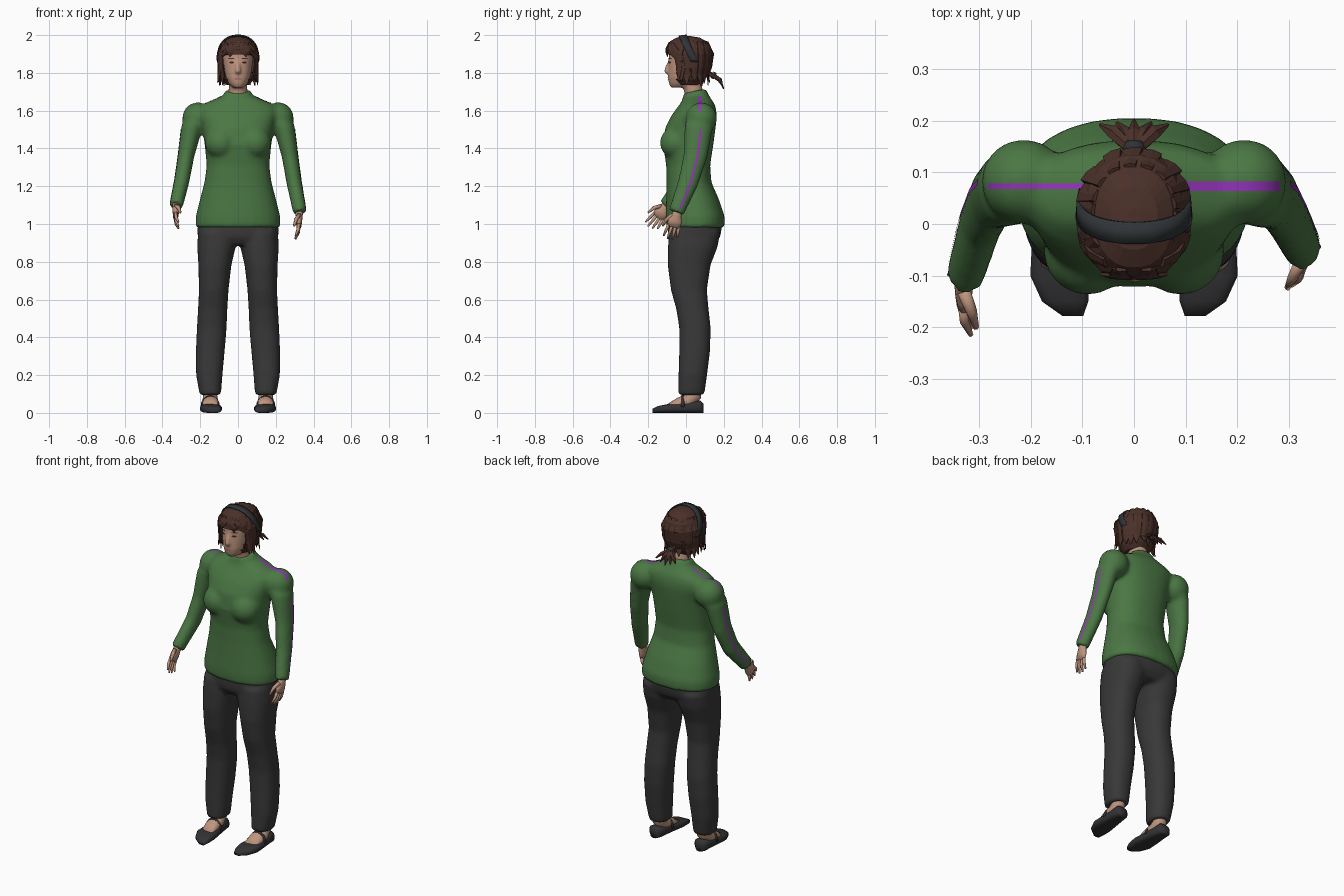
import bpy, bmesh, math, random
from mathutils import Vector, Matrix
from mathutils.bvhtree import BVHTree

if "Cube" in bpy.data.objects:
    bpy.data.objects.remove(bpy.data.objects["Cube"])

random.seed(4)
X, Y = Vector((1, 0, 0)), Vector((0, 1, 0))


def mat(name, r, g, b):
    m = bpy.data.materials.new(name)
    m.diffuse_color = (r, g, b, 1)
    m.use_nodes = True
    m.node_tree.nodes["Principled BSDF"].inputs["Base Color"].default_value = m.diffuse_color
    return m


SKIN = mat("skin", .52, .30, .21)
GREEN = mat("green knit", .07, .185, .058)
CHARCOAL = mat("charcoal cloth", .04, .04, .041)
HAIR = mat("brown hair", .07, .03, .022)
BAND = mat("dark band", .03, .034, .038)
SHOE = mat("shoe leather", .032, .032, .035)
PURPLE = mat("purple stripe", .30, .035, .50)
EYE = mat("dark eye", .05, .02, .015)
LIP = mat("lip", .42, .19, .16)


def finish(name, bm, material, voxel=0, smooth=True, thick=0):
    bmesh.ops.recalc_face_normals(bm, faces=bm.faces)
    me = bpy.data.meshes.new(name)
    bm.to_mesh(me)
    bm.free()
    me.materials.append(material)
    for p in me.polygons:
        p.use_smooth = smooth
    ob = bpy.data.objects.new(name, me)
    bpy.context.collection.objects.link(ob)
    if voxel:  # fuse overlapping parts into one soft skin
        r = ob.modifiers.new("fuse", 'REMESH')
        r.mode, r.voxel_size, r.use_smooth_shade = 'VOXEL', voxel, True
        s = ob.modifiers.new("soften", 'SMOOTH')
        s.factor, s.iterations = .5, 8
    if thick:
        s = ob.modifiers.new("thickness", 'SOLIDIFY')
        s.thickness, s.offset = thick, -1
    return ob


def loft(bm, rings, caps=True):
    vs = [[bm.verts.new(p) for p in ring] for ring in rings]
    n = len(vs[0])
    for a, b in zip(vs, vs[1:]):
        for i in range(n):
            j = (i + 1) % n
            bm.faces.new((a[i], a[j], b[j], b[i]))
    if caps:
        bm.faces.new(vs[0][::-1])
        bm.faces.new(vs[-1])


def oval(n, e=2.3):
    """Unit superellipse."""
    for i in range(n):
        t = 2 * math.pi * (i + .5) / n
        c, s = math.cos(t), math.sin(t)
        yield (math.copysign(abs(c) ** (2 / e), c), math.copysign(abs(s) ** (2 / e), s))


def ring(z, x0, x1, yf, yb, n=28, tilt=0):
    cx, hx, cy, hy = (x0 + x1) / 2, (x1 - x0) / 2, (yf + yb) / 2, (yb - yf) / 2
    return [(cx + hx * a, cy + hy * b, z + tilt * hy * b) for a, b in oval(n)]


def tube(bm, pts, radii, ref, n=8):
    """Tapered tube; radii = (across ref, along ref) at each point."""
    pts, rings = [Vector(p) for p in pts], []
    for i, (p, (a, b)) in enumerate(zip(pts, radii)):
        d = (pts[min(i + 1, len(pts) - 1)] - pts[max(i - 1, 0)]).normalized()
        u = d.cross(ref).normalized()
        v = u.cross(d)
        rings.append([p + u * a * c + v * b * s for c, s in oval(n, 2)])
    loft(bm, rings)


def ball(bm, c, r, scale=(1, 1, 1)):
    m = Matrix.Translation(c) @ Matrix.Diagonal((*scale, 1))
    bmesh.ops.create_uvsphere(bm, u_segments=20, v_segments=12, radius=r, matrix=m)


def hit(tree, origin, direction, off):
    p, nrm, _, _ = tree.ray_cast(Vector(origin), Vector(direction))
    return None if p is None else p - Vector(direction).normalized() * off


def ribbon(name, tree, rows, material, off, thick=0):
    """Strip of paired points dropped onto a surface."""
    bm, last = bmesh.new(), None
    for o1, o2, d in rows:
        p, q = hit(tree, o1, d, off), hit(tree, o2, d, off)
        if p is None or q is None:
            continue
        now = bm.verts.new(p), bm.verts.new(q)
        if last:
            bm.faces.new((last[0], last[1], now[1], now[0]))
        last = now
    return finish(name, bm, material, thick=thick)


def surface(ob):
    return BVHTree.FromObject(ob, bpy.context.evaluated_depsgraph_get())


# Sweater: torso, bust, shoulders and sleeves
bm = bmesh.new()
TORSO = [(.98, .226, -.105, .205), (1.04, .224, -.108, .205), (1.13, .202, -.105, .175),
         (1.22, .178, -.103, .135), (1.31, .166, -.105, .128), (1.42, .177, -.122, .145),
         (1.51, .188, -.11, .157), (1.57, .205, -.08, .163), (1.605, .21, -.055, .16),
         (1.635, .185, -.032, .152), (1.66, .125, -.018, .135)]
rings = [ring(z, -w, w, f, b) for z, w, f, b in TORSO]
rings += [ring(1.682, -.076, .076, -.016, .115, tilt=.15), ring(1.705, -.068, .068, -.012, .108, tilt=.2)]
loft(bm, rings)
ARMS = {-1: [(-.2, .085, 1.57), (-.248, .068, 1.5), (-.275, .05, 1.36), (-.297, 0, 1.23), (-.328, -.105, 1.095)],
        1: [(.2, .085, 1.57), (.248, .065, 1.5), (.275, .05, 1.36), (.297, .012, 1.22), (.328, -.052, 1.06)]}
for s, path in ARMS.items():
    ball(bm, (s * .09, -.052, 1.43), .086)
    ball(bm, (s * .213, .082, 1.56), .083)
    tube(bm, path, [(.07, .08), (.056, .075), (.044, .064), (.041, .055), (.037, .042)], Y, 16)
sweater = finish("sweater", bm, GREEN, voxel=.011)

# Purple stripes along sleeves and shoulders
tree = surface(sweater)
for s, path in ARMS.items():
    rows = []
    for a, b in zip(path[1:], path[2:]):
        for k in range(7):
            p = Vector(a).lerp(Vector(b), k / 7)
            rows.append(((s, p.y + .007, p.z), (s, p.y + .019, p.z), (-s, 0, 0)))
    ribbon("sleeve_stripe", tree, rows, PURPLE, .002)
    w = .005 if s < 0 else .009
    rows = [((s * x / 100, .073 - w, 2), (s * x / 100, .073 + w, 2), (0, 0, -1)) for x in range(9, 30)]
    ribbon("shoulder_stripe", tree, rows, PURPLE, .002)

# Trousers: hips and two legs
bm = bmesh.new()
HIPS = [(.89, .2, -.07, .15), (.93, .214, -.094, .182), (.98, .216, -.096, .19), (1.02, .205, -.09, .18)]
loft(bm, [ring(z, -w, w, f, b) for z, w, f, b in HIPS])
LEG = [(.095, .09, .203, -.042, .097), (.2, .082, .222, -.04, .112), (.33, .07, .223, -.036, .128),
       (.45, .06, .218, -.036, .131), (.55, .056, .212, -.052, .12), (.65, .05, .207, -.08, .111),
       (.78, .035, .21, -.097, .13), (.88, .012, .216, -.096, .168), (.96, .01, .212, -.09, .182)]
for s in (-1, 1):
    loft(bm, [ring(z, s * i, s * o, f, b, 24) for z, i, o, f, b in LEG])
finish("trousers", bm, CHARCOAL, voxel=.011)

# Feet and strapped shoes
SOLE = [(.092, .15, .022, .05), (.075, .15, .04, .066), (.03, .148, .043, .058), (-.04, .146, .052, .05),
        (-.1, .143, .058, .046), (-.15, .133, .045, .036), (-.178, .118, .02, .022)]
for s in (-1, 1):
    bm = bmesh.new()
    loft(bm, [[(s * (cx + w * a), y, h / 2 + h / 2 * b) for a, b in oval(18, 3)] for y, cx, w, h in SOLE])
    arch = [(s * (.147 + .047 * math.cos(t * math.pi / 8)), -.018, .03 + .06 * math.sin(t * math.pi / 8))
            for t in range(9)]
    tube(bm, arch, [(.005, .01)] * 9, Y)
    finish("shoe", bm, SHOE)
    bm = bmesh.new()
    tube(bm, [(s * .147, .04, .16), (s * .147, .04, .09), (s * .147, .012, .062), (s * .146, -.04, .05),
              (s * .144, -.095, .034)],
         [(.037, .042), (.038, .042), (.042, .038), (.043, .03), (.04, .012)], Y, 14)
    finish("foot", bm, SKIN)

# Hands: palm, four fingers and thumb
for s, wrist, d in ((-1, (-.328, -.09, 1.115), (-.02, -.6, -.8)), (1, (.325, -.04, 1.08), (-.03, -.27, -.96))):
    wrist, d = Vector(wrist), Vector(d).normalized()
    front = X.cross(d).normalized()
    front *= -1 if front.y > 0 else 1
    inward = Vector((-s, 0, 0))
    bm = bmesh.new()
    tube(bm, [wrist, wrist + d * .035, wrist + d * .065, wrist + d * .1],
         [(.024, .022), (.026, .019), (.038, .017), (.036, .013)], X, 12)
    for k, ln in zip((-1.5, -.5, .5, 1.5), (.058, .073, .078, .068)):
        base = wrist + d * .09 + front * k * .018
        dirn = d + front * k * .1
        tube(bm, [base, base + dirn * ln * .5 + inward * .003, base + dirn * ln + inward * .016],
             [(.0095, .0095), (.009, .009), (.005, .005)], X, 6)
    base = wrist + d * .04 + front * .02
    tube(bm, [base, base + d * .03 + front * .025 + inward * .015, base + d * .07 + front * .036 + inward * .025],
         [(.014, .013), (.011, .011), (.006, .006)], X, 6)
    finish("hand", bm, SKIN)

# Head, neck and nose
bm = bmesh.new()
HEAD = [(1.722, .028, -.08, .0), (1.742, .048, -.09, .04), (1.775, .065, -.095, .07), (1.82, .073, -.094, .09),
        (1.87, .08, -.092, .11), (1.92, .081, -.09, .115), (1.96, .062, -.06, .09), (1.98, .03, -.03, .05)]
loft(bm, [ring(z, -w, w, f, b) for z, w, f, b in HEAD])
tube(bm, [(0, .05, 1.62), (0, .04, 1.7), (0, .025, 1.78)], [(.055, .055), (.05, .05), (.05, .05)], Y, 16)
tube(bm, [(0, -.088, 1.86), (0, -.1, 1.83), (0, -.105, 1.808), (0, -.085, 1.795)],
     [(.008, .008), (.012, .012), (.017, .013), (.012, .01)], Y)
head = finish("head", bm, SKIN, voxel=.007)

# Eyes, brows and lips as thin plates on the face
tree = surface(head)
FACE = [("eye", .034, 1.855, .013, .006, EYE), ("eye", -.034, 1.855, .013, .006, EYE),
        ("brow", .036, 1.876, .019, .0035, HAIR), ("brow", -.036, 1.876, .019, .0035, HAIR),
        ("lips", 0, 1.768, .023, .007, LIP)]
for name, cx, cz, rx, rz, m in FACE:
    ribbon(name, tree, [((cx + rx * c, -1, cz - rz * q), (cx + rx * c, -1, cz + rz * q), (0, 1, 0))
                        for c, q in ((-1, .1), (-.6, .8), (0, 1), (.6, .8), (1, .1))], m, .003)

# Hair shell with an open face
bm = bmesh.new()
SHELL = [(1.735, .06, -.04, .07), (1.765, .085, -.07, .098), (1.80, .097, -.09, .12), (1.85, .104, -.104, .138),
         (1.898, .105, -.108, .142), (1.94, .094, -.102, .132), (1.968, .074, -.084, .108),
         (1.987, .046, -.05, .072), (1.994, .012, -.01, .03)]
loft(bm, [ring(z, -w, w, f, b, 24) for z, w, f, b in SHELL])
tree = BVHTree.FromBMesh(bm)
bmesh.ops.delete(bm, geom=[f for f in bm.faces if f.calc_center_median().z < 1.898 and
                           f.calc_center_median().y < -.04], context='FACES')
finish("hair_cap", bm, HAIR, smooth=False, thick=.012)

# Locks laid over the shell: sides and back, then the swept fringe
bm = bmesh.new()


def lock(ang, steps, width, tip):
    pts = []
    for a, z in steps:
        a = math.radians(a)
        o = Vector((math.sin(a), math.cos(a), 0))
        pts.append(hit(tree, o + Vector((0, .02, z)), -o, .002))
    out = Vector((math.sin(math.radians(ang)), math.cos(math.radians(ang)), 0))
    pts.append(pts[-1] + out * tip[0] + Vector((0, 0, tip[1])))
    n = len(pts)
    tube(bm, pts, [(width * (.6 + .4 * min(i, 1)), .006) for i in range(n - 1)] + [(.002, .002)], out, 6)


for ang in range(-125, 126, 20):
    j = random.uniform(-6, 6)
    lock(ang, [(ang, 1.965), (ang + j, 1.9), (ang + j, 1.83), (ang + j, 1.79)], .022,
         (random.uniform(-.002, .02), random.uniform(-.065, -.035)))
for s in (-1, 1):
    for a0, a1 in ((165, 120), (150, 112)):
        lock(s * a1, [(s * a0, 1.955), (s * (a0 - 15), 1.925), (s * (a1 + 5), 1.885), (s * a1, 1.83)], .02,
             (.008, -.08))
    lock(s * 170, [(s * 165, 1.96), (s * 168, 1.93), (s * 160, 1.91)], .026, (-.004, -.025))
# Ponytail
for k in (-2, -1, 0, 1, 2):
    tube(bm, [(0, .115, 1.80), (k * .005, .148, 1.785), (k * .02, .178, 1.765 - .006 * (k % 2)),
              (k * .033, .2 - .004 * abs(k), 1.715 + .012 * abs(k))],
         [(.018, .014), (.012, .012), (.015, .009), (.003, .003)], X.cross(Y), 6)
finish("hair_locks", bm, HAIR, smooth=False)
bm = bmesh.new()
tube(bm, [(0, .138, 1.79), (0, .154, 1.782)], [(.021, .019)] * 2, X.cross(Y), 12)
finish("hair_tie", bm, BAND)

# Headband draped over the hair
rows = []
for k in range(-12, 13):
    t = math.radians(k * 8)
    o = Vector((math.sin(t), -.018 + .06 * (1 - math.cos(t)), 1.87 + math.cos(t)))
    rows.append((o - Y * .021, o + Y * .021, (-math.sin(t), 0, -math.cos(t))))
ribbon("headband", tree, rows, BAND, .009, thick=.006)
